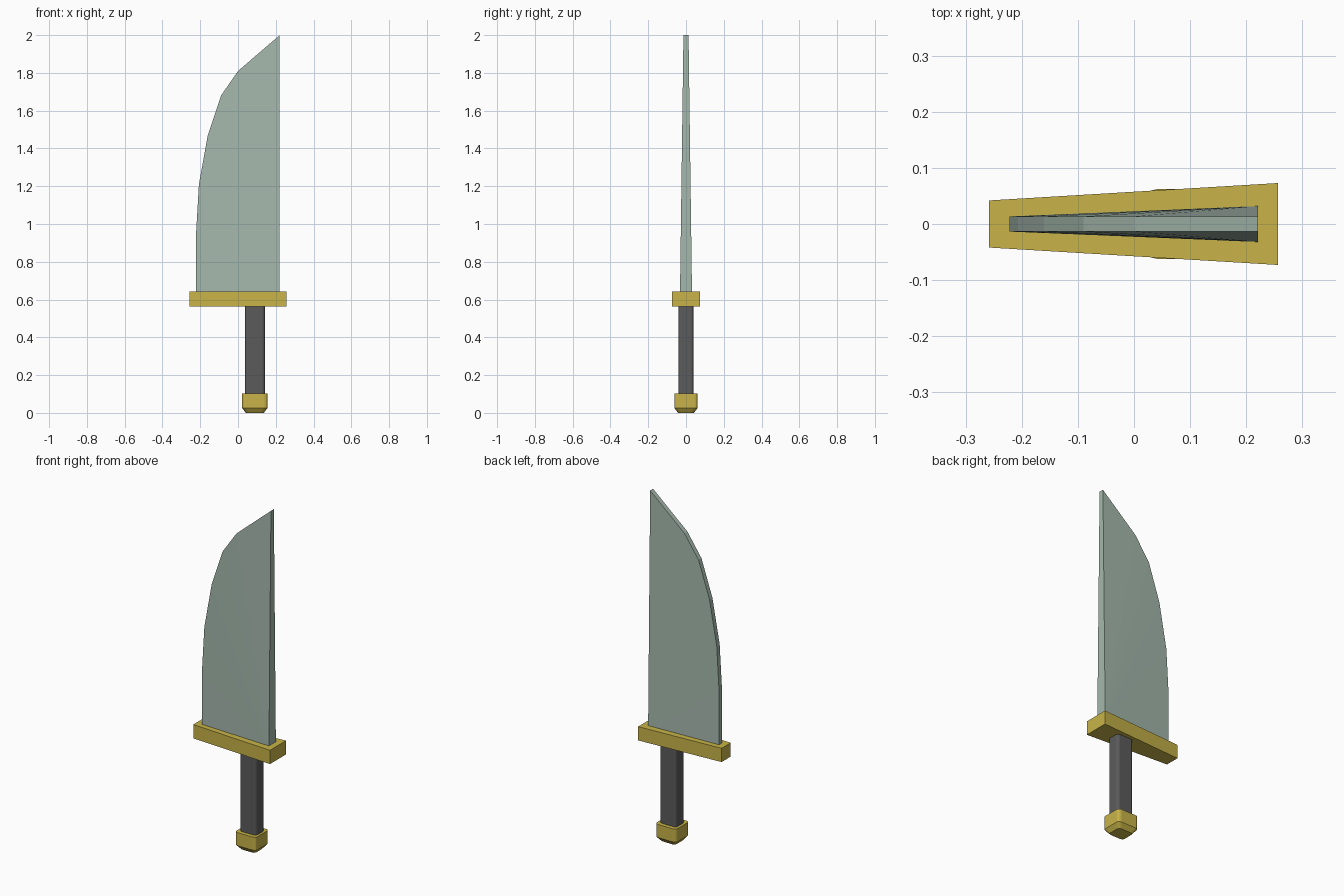
import bpy, bmesh, math

if "Cube" in bpy.data.objects:
    bpy.data.objects.remove(bpy.data.objects["Cube"])


def material(name, rgb):
    m = bpy.data.materials.new(name)
    m.diffuse_color = (*rgb, 1)
    m.use_nodes = True
    m.node_tree.nodes["Principled BSDF"].inputs["Base Color"].default_value = m.diffuse_color
    return m


steel = material("pale green steel", (0.376, 0.485, 0.418))
gold = material("gold", (0.578, 0.456, 0.065))
grip = material("dark grey grip", (0.105, 0.105, 0.105))


def finish(name, bm, mat):
    bmesh.ops.recalc_face_normals(bm, faces=bm.faces)
    mesh = bpy.data.meshes.new(name)
    bm.to_mesh(mesh)
    bm.free()
    mesh.materials.append(mat)
    obj = bpy.data.objects.new(name, mesh)
    bpy.context.collection.objects.link(obj)
    return obj


def loft(name, rings, mat):
    """Skin a list of equal-length point rings and cap both ends."""
    bm = bmesh.new()
    vs = [[bm.verts.new(p) for p in r] for r in rings]
    n = len(rings[0])
    for a, b in zip(vs, vs[1:]):
        for i in range(n):
            j = (i + 1) % n
            bm.faces.new((a[i], a[j], b[j], b[i]))
    bm.faces.new(vs[0])
    bm.faces.new(vs[-1])
    return finish(name, bm, mat)


def rounded(cx, hx, hy, r, z, seg=3):
    """Horizontal rounded rectangle."""
    pts = []
    for q, (sx, sy) in enumerate(((1, 1), (-1, 1), (-1, -1), (1, -1))):
        for k in range(seg + 1):
            a = math.radians(90 * (q + k / seg))
            pts.append((cx + sx * (hx - r) + r * math.cos(a),
                        sy * (hy - r) + r * math.sin(a), z))
    return pts


# Blade: thickest at the spine heel, thin along the cutting edge and tip
heel = (0.221, 0.62)
outline = [(0.221, 2.0), (0.0, 1.81), (-0.09, 1.68), (-0.16, 1.47),
           (-0.207, 1.21), (-0.222, 0.95), (-0.222, 0.62)]
bm = bmesh.new()
sides = []
for s in (-1, 1):
    vs = [bm.verts.new((heel[0], s * 0.032, heel[1]))]
    vs += [bm.verts.new((x, s * 0.0135, z)) for x, z in outline]
    for i in range(1, len(vs) - 1):
        bm.faces.new((vs[0], vs[i], vs[i + 1]))
    sides.append(vs)
a, b = sides
for i in range(len(a)):
    j = (i + 1) % len(a)
    bm.faces.new((a[i], a[j], b[j], b[i]))
finish("blade", bm, steel)

# Guard: bar that widens towards the spine
plan = [(-0.258, -0.042), (0.257, -0.073), (0.257, 0.073), (-0.258, 0.042)]
loft("guard", [[(x, y, z) for x, y in plan] for z in (0.562, 0.642)], gold)

# Handle
loft("handle", [rounded(0.09, 0.053, 0.039, 0.016, z) for z in (0.08, 0.58)], grip)

# Pommel with chamfered underside
loft("pommel", [rounded(0.089, 0.048, 0.042, 0.016, 0.0),
                rounded(0.089, 0.067, 0.062, 0.018, 0.026),
                rounded(0.089, 0.067, 0.062, 0.018, 0.102)], gold)
